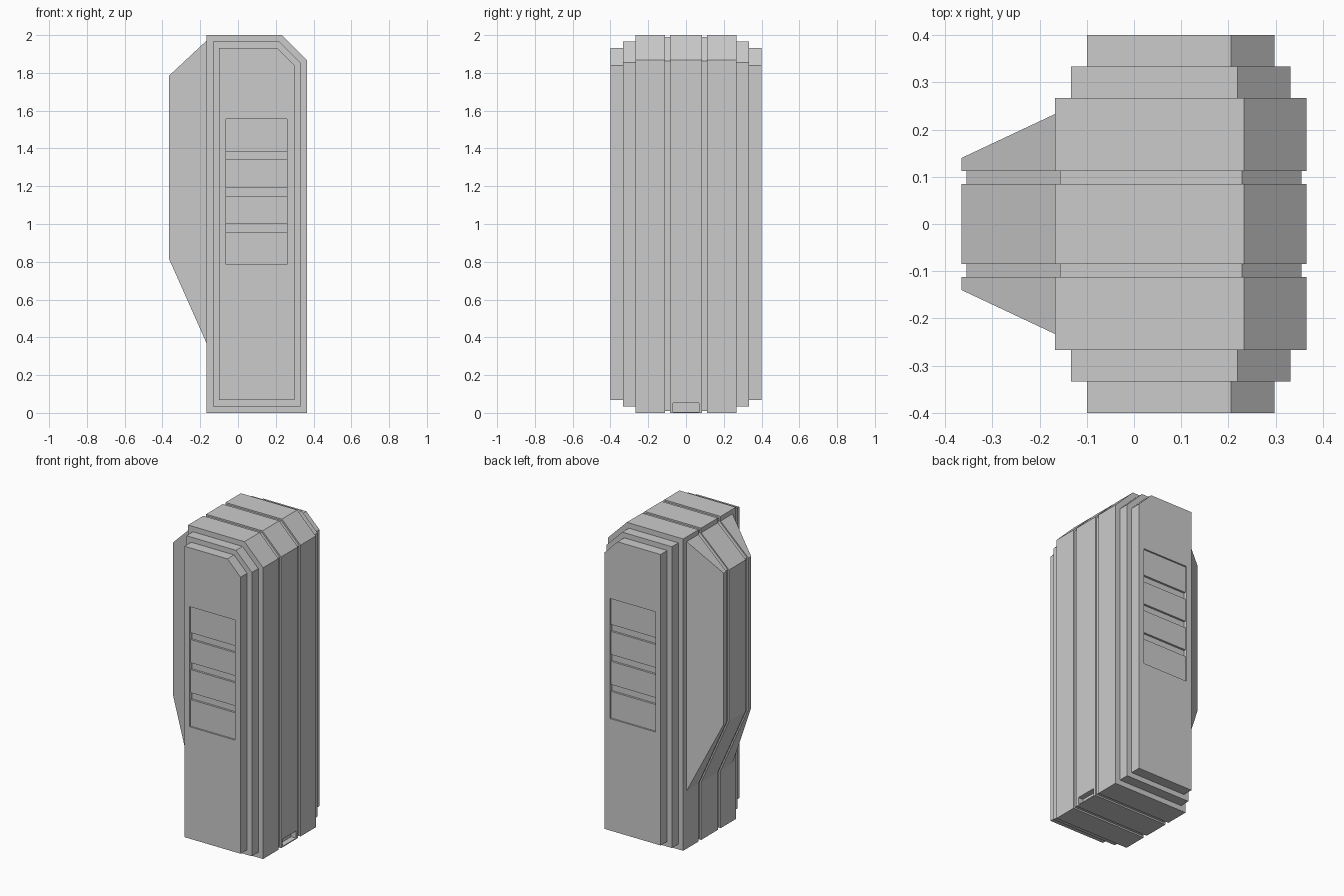
import bpy
import bmesh
from mathutils import Vector

cube = bpy.data.objects.get("Cube")
if cube:
    bpy.data.objects.remove(cube, do_unlink=True)

grey = bpy.data.materials.new("light_grey")
grey.use_nodes = True
colour = (0.6, 0.6, 0.6, 1)
grey.diffuse_color = colour
grey.node_tree.nodes["Principled BSDF"].inputs["Base Color"].default_value = colour


def inset(points, d):
    """Move every side of a convex counter-clockwise outline inwards by d."""
    result = []
    for i, point in enumerate(points):
        p = Vector(point)
        a = (p - Vector(points[i - 1])).normalized()
        b = (Vector(points[(i + 1) % len(points)]) - p).normalized()
        na, nb = Vector((-a.y, a.x)), Vector((-b.y, b.x))
        result.append(p + (na + nb) * d / (1 + na.dot(nb)))
    return [tuple(p) for p in result]


def prism(name, outline, near, far):
    """Extrude an x-z outline along y; near and far give y for each x."""
    bm = bmesh.new()
    ends = [[bm.verts.new((x, f(x), z)) for x, z in outline] for f in (near, far)]
    bm.faces.new(ends[0])
    bm.faces.new(ends[1][::-1])
    for i in range(len(outline)):
        j = (i + 1) % len(outline)
        bm.faces.new((ends[0][i], ends[1][i], ends[1][j], ends[0][j]))
    bmesh.ops.recalc_face_normals(bm, faces=bm.faces)
    mesh = bpy.data.meshes.new(name)
    bm.to_mesh(mesh)
    bm.free()
    mesh.materials.append(grey)
    ob = bpy.data.objects.new(name, mesh)
    bpy.context.collection.objects.link(ob)
    return ob


def slab(name, outline, y0, y1):
    return prism(name, outline, lambda x: y0, lambda x: y1)


def cut_box(target, x0, x1, y0, y1, z0, z1):
    """Subtract a box from the target and discard the cutter."""
    cutter = slab("cutter", [(x0, z0), (x1, z0), (x1, z1), (x0, z1)], y0, y1)
    cutter.hide_render = True
    mod = target.modifiers.new("cut", "BOOLEAN")
    mod.operation = "DIFFERENCE"
    mod.solver = "EXACT"
    mod.object = cutter
    bpy.context.view_layer.objects.active = target
    bpy.ops.object.modifier_apply(modifier=mod.name)
    bpy.data.objects.remove(cutter, do_unlink=True)


LEFT, RIGHT = -0.167, 0.365
body = [(LEFT, 0), (RIGHT, 0), (RIGHT, 1.868), (0.233, 2), (LEFT, 2)]
hump = [(LEFT, 0.37), (LEFT, 1.97), (-0.365, 1.785), (-0.365, 0.815)]
GROOVE_IN, GROOVE_OUT, GROOVE_DEPTH = 0.085, 0.112, 0.01


def hump_side(x):
    return 0.14 + (x + 0.365) / (LEFT + 0.365) * 0.093


# Central bands and hump ridge
center = slab("center_band", body, -GROOVE_IN, GROOVE_IN)
slab("center_hump", hump, -GROOVE_IN, GROOVE_IN)

# Sunken core that forms the groove floors
core = slab("groove_core", inset(body, GROOVE_DEPTH), -GROOVE_OUT, GROOVE_OUT)
hump_core = [(x + GROOVE_DEPTH, z) for x, z in hump]
slab("hump_groove_core", hump_core, -GROOVE_OUT, GROOVE_OUT)

# Small pocket low on the right-hand face
for part in (center, core):
    cut_box(part, RIGHT - 0.035, RIGHT + 0.1, -0.068, 0.068, 0.006, 0.052)

# Stepped sides with louvred panels, repeated front and back
for side, word in ((-1, "front"), (1, "back")):
    slab(word + "_band", body, side * GROOVE_OUT, side * 0.267)
    prism(word + "_hump", hump,
          lambda x: side * GROOVE_OUT, lambda x: side * hump_side(x))
    slab(word + "_step", inset(body, 0.034), side * 0.26, side * 0.333)
    plate = slab(word + "_side_plate", inset(body, 0.067), side * 0.325, side * 0.4)

    x0, x1, z0, z1 = -0.063, 0.26, 0.785, 1.555
    cut_box(plate, x0, x1, side * 0.39, side * 0.45, z0, z1)
    for i in range(1, 4):
        z = z0 + (z1 - z0) * i / 4
        cut_box(plate, x0, x1, side * 0.377, side * 0.45, z - 0.022, z + 0.022)
